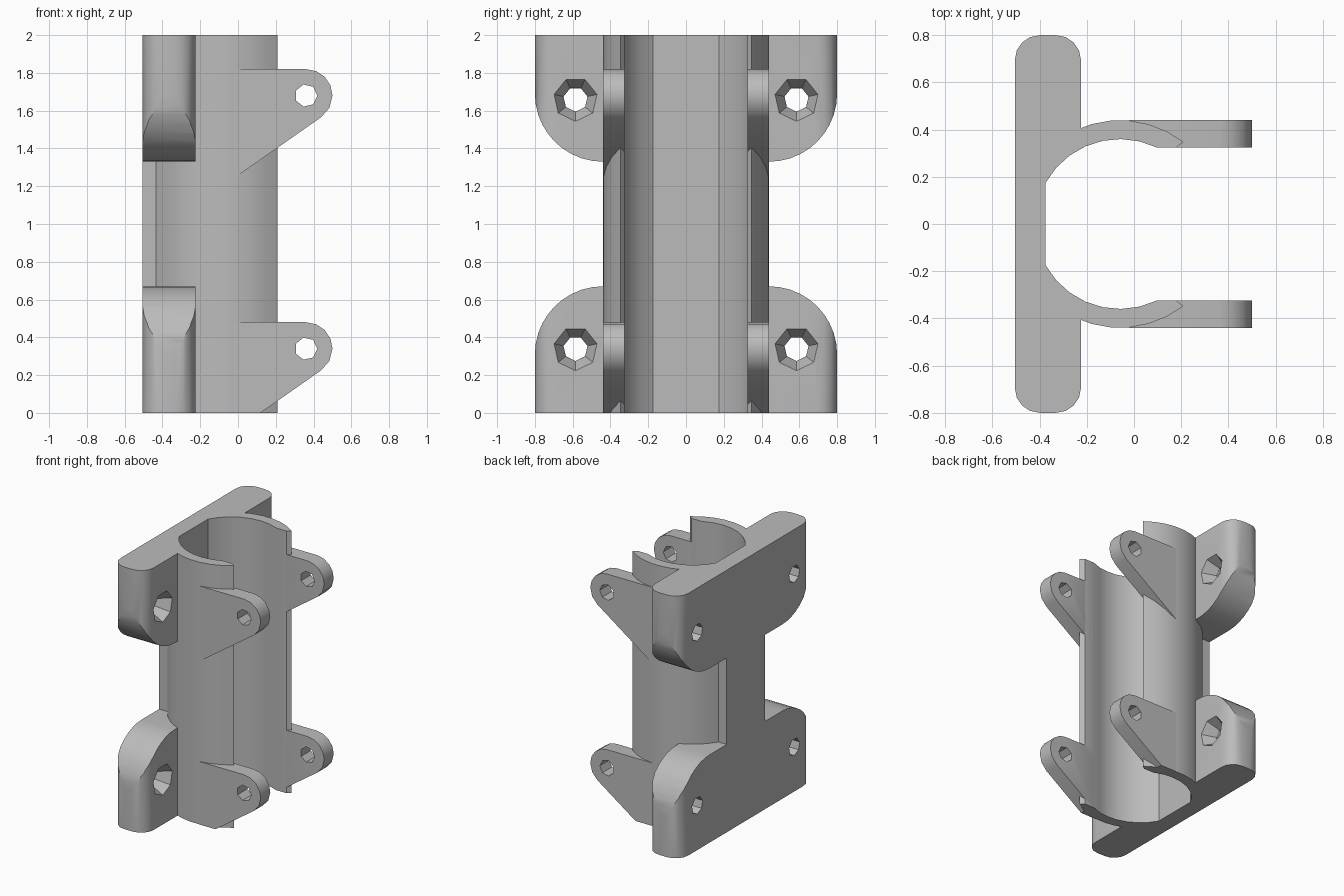
import bpy, bmesh, math
from mathutils import Vector

cube = bpy.data.objects.get("Cube")
if cube:
    bpy.data.objects.remove(cube, do_unlink=True)

grey = bpy.data.materials.new("plain grey")
grey.use_nodes = True
grey.diffuse_color = (0.5, 0.5, 0.5, 1)
grey.node_tree.nodes["Principled BSDF"].inputs["Base Color"].default_value = (0.5, 0.5, 0.5, 1)

HEIGHT = 2.0
BACK, FRONT = -0.505, -0.225      # mounting plate faces
AXIS_X, OUTER, BORE = -0.06, 0.44, 0.36
SLOT = 0.325                      # half width of the opening


def arc(cx, cy, r, a0, a1, n):
    return [(cx + r * math.cos(math.radians(a0 + (a1 - a0) * i / n)),
             cy + r * math.sin(math.radians(a0 + (a1 - a0) * i / n))) for i in range(n + 1)]


def prism(name, outline, plane, low, high):
    """Extrude a closed outline lying in the given plane from low to high."""
    place = {"xy": lambda a, b, c: (a, b, c), "xz": lambda a, b, c: (a, c, b),
             "yz": lambda a, b, c: (c, a, b)}[plane]
    bm = bmesh.new()
    face = bm.faces.new([bm.verts.new(place(a, b, low)) for a, b in outline])
    moved = bmesh.ops.extrude_face_region(bm, geom=[face])["geom"]
    shift = Vector(place(0, 0, high - low))
    bmesh.ops.translate(bm, vec=shift, verts=[g for g in moved if isinstance(g, bmesh.types.BMVert)])
    bmesh.ops.recalc_face_normals(bm, faces=bm.faces)
    mesh = bpy.data.meshes.new(name)
    bm.to_mesh(mesh)
    bm.free()
    mesh.materials.append(grey)
    obj = bpy.data.objects.new(name, mesh)
    bpy.context.collection.objects.link(obj)
    return obj


def combine(obj, cutter, operation="DIFFERENCE"):
    """Apply a boolean and discard its helper."""
    mod = obj.modifiers.new("cut", "BOOLEAN")
    mod.operation, mod.object, mod.solver = operation, cutter, "EXACT"
    bpy.context.view_layer.objects.active = obj
    bpy.ops.object.modifier_apply(modifier=mod.name)
    bpy.data.objects.remove(cutter, do_unlink=True)


def smooth(obj):
    bpy.ops.object.select_all(action="DESELECT")
    obj.select_set(True)
    bpy.context.view_layer.objects.active = obj
    bpy.ops.object.shade_smooth_by_angle(angle=math.radians(30))


# Channel: open tube with a flat back, one continuous plan profile
tip = math.degrees(math.acos((0.21 - AXIS_X) / OUTER))
join = math.degrees(math.asin(0.23 / OUTER))
lip = math.degrees(math.asin(SLOT / BORE))
flat = math.degrees(math.acos((-0.375 - AXIS_X) / BORE))
half = ([(BACK, 0.23)] + arc(AXIS_X, 0, OUTER, 180 - join, tip, 9)
        + [(0.18, SLOT)] + arc(AXIS_X, 0, BORE, lip, flat, 7))
channel = prism("channel", half + [(x, -y) for x, y in reversed(half)], "xy", 0, HEIGHT)
smooth(channel)

# Mounting ears: rounded in plan and in elevation, with countersunk holes
for level, base, sign_z in (("lower", 0, 1), ("upper", HEIGHT, -1)):
    for side, sign_y in (("front", -1), ("back", 1)):
        r = 0.105
        plan = ([(BACK, 0.2)] + arc(BACK + r, 0.8 - r, r, 180, 90, 4)
                + arc(FRONT - r, 0.8 - r, r, 90, 0, 4) + [(FRONT, 0.37), (-0.3, 0.32), (-0.375, 0.2)])
        ear = prism(level + "_" + side + "_ear", [(x, sign_y * y) for x, y in plan],
                    "xy", *sorted((base, base + sign_z * 0.67)))
        shape = [(0, -0.1), (0.82, -0.1), (0.82, 0.31)] + arc(0.44, 0.31, 0.36, 0, 90, 10) + [(0, 0.67)]
        combine(ear, prism("ear_shape", [(sign_y * y, base + sign_z * z) for y, z in shape],
                           "yz", -0.6, -0.1), "INTERSECT")

        y, z = sign_y * 0.585, 0.34 if base == 0 else 1.66
        hole = arc(y, z, 0.065, -90, 270, 7)[:-1]
        combine(ear, prism("bolt_hole", hole, "yz", BACK - 0.1, FRONT + 0.1))
        sink = prism("countersink", arc(y, z, 0.117, -90, 270, 7)[:-1], "yz", -0.32, FRONT + 0.001)
        for v in sink.data.vertices:      # taper the inner end
            if v.co.x < -0.3:
                v.co.y = y + (v.co.y - y) * 0.56
                v.co.z = z + (v.co.z - z) * 0.56
        combine(ear, sink)
        smooth(ear)

# Hinge lugs: teardrop tabs with a pin hole, trimmed to the bore
for level, z in (("lower", 0.34), ("upper", 1.68)):
    for side, sign_y in (("front", -1), ("back", 1)):
        px, r, slope = 0.36, 0.14, 0.7
        outline = [(-0.02, z + r)] + arc(px, z, r, 90, 0, 4) + arc(px, z, r, 0, -55, 2)[1:]
        ex, ez = outline[-1]
        root = ez - slope * (ex + 0.02)
        outline += [(-0.02, root)] if root > 0 else [(ex - ez / slope, 0), (-0.02, 0)]
        lug = prism(level + "_" + side + "_lug", outline, "xz",
                    *sorted((sign_y * SLOT, sign_y * 0.44)))
        combine(lug, prism("pin_hole", arc(px, z, 0.06, 0, 360, 7)[:-1], "xz", -0.6, 0.6))
        bore = arc(AXIS_X, 0, BORE, lip, lip + 360, 48)[:-1]
        combine(lug, prism("bore", bore, "xy", -0.1, HEIGHT + 0.1))
        smooth(lug)
